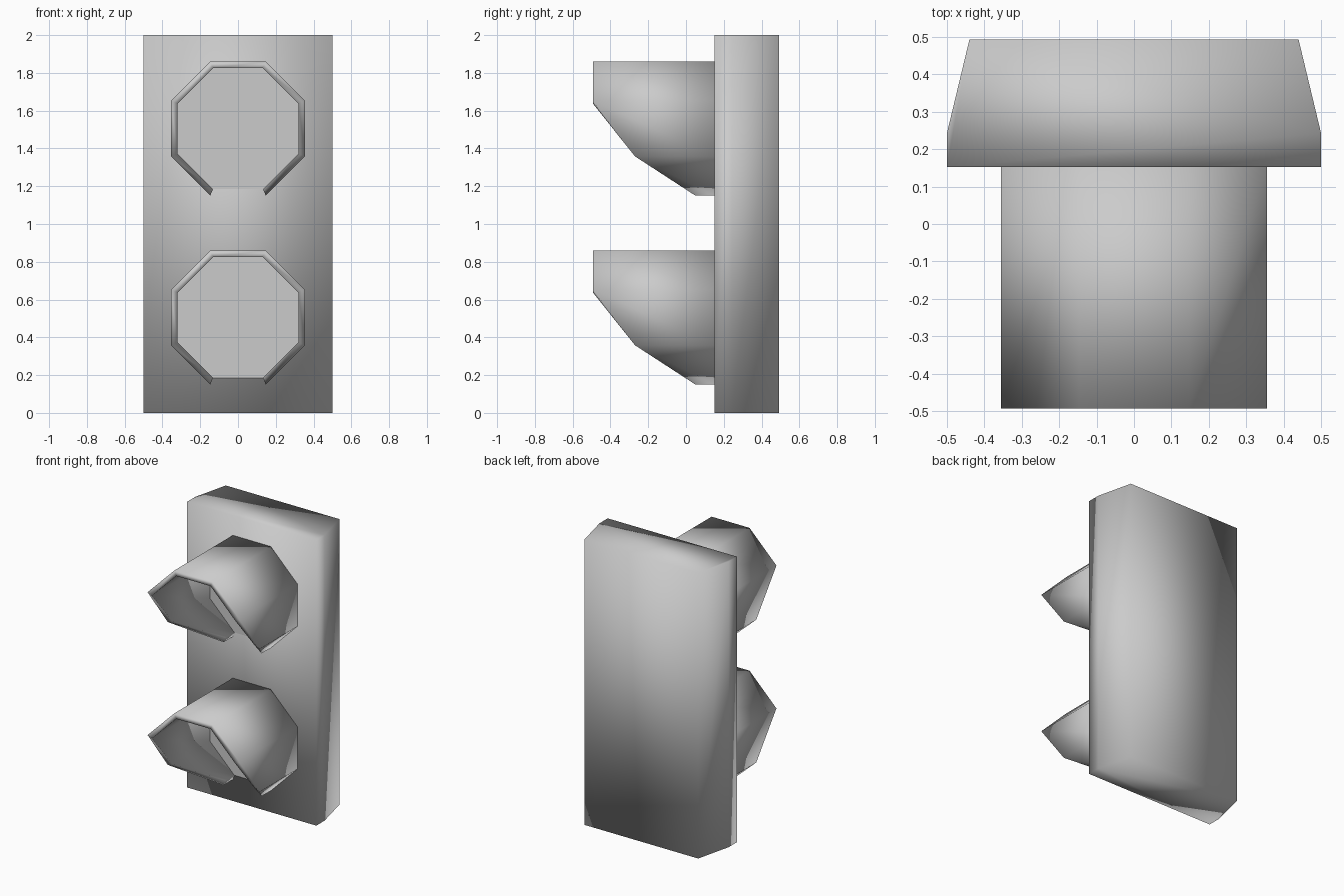
import bpy, bmesh, math

if "Cube" in bpy.data.objects:
    bpy.data.objects.remove(bpy.data.objects["Cube"])

FRONT, BACK, FACE = -0.493, 0.493, 0.152   # hood tips, rear and front of housing


def finish(name, bm, smooth=True):
    bmesh.ops.recalc_face_normals(bm, faces=bm.faces)
    mesh = bpy.data.meshes.new(name)
    bm.to_mesh(mesh)
    bm.free()
    for p in mesh.polygons:
        p.use_smooth = smooth
    ob = bpy.data.objects.new(name, mesh)
    bpy.context.collection.objects.link(ob)
    return ob


def extrude(bm, points, offset):
    face = bm.faces.new([bm.verts.new(p) for p in points])
    new = bmesh.ops.extrude_face_region(bm, geom=[face])["geom"]
    verts = [g for g in new if isinstance(g, bmesh.types.BMVert)]
    bmesh.ops.translate(bm, vec=offset, verts=verts)


def octagon(apothem, cz):
    # starts at the bottom right corner, runs around to the bottom left one
    r = apothem / math.cos(math.pi / 8)
    angles = [math.radians(-67.5 + 45 * i) for i in range(8)]
    return [(r * math.cos(a), cz + r * math.sin(a)) for a in angles]


# Housing: tapered plan profile extruded upwards
right = [(0.5, FACE), (0.5, 0.243), (0.44, BACK)]
plan = right + [(-x, y) for x, y in reversed(right)]
bm = bmesh.new()
extrude(bm, [(x, y, 0) for x, y in plan], (0, 0, 2))
finish("housing", bm)

# Front edge of the hood at each octagon corner
half = [0.05, -0.27, FRONT, FRONT]
hood_front = half + half[::-1]

for label, cz in (("lower", 0.505), ("upper", 1.505)):
    # Hood: octagonal shell, open at the bottom, cut back underneath
    bm = bmesh.new()
    sections = []
    for (xo, zo), (xi, zi), y in zip(octagon(0.355, cz), octagon(0.32, cz), hood_front):
        loop = [(xo, FACE, zo), (xo, y, zo), (xi, y, zi), (xi, FACE, zi)]
        sections.append([bm.verts.new(p) for p in loop])
    for a, b in zip(sections, sections[1:]):
        for i in range(4):
            j = (i + 1) % 4
            bm.faces.new((a[i], a[j], b[j], b[i]))
    bm.faces.new(sections[0])
    bm.faces.new(sections[-1])
    finish(label + "_hood", bm)

    # Lens: thin flat octagon on the housing face
    bm = bmesh.new()
    extrude(bm, [(x, FACE, z) for x, z in octagon(0.32, cz)], (0, -0.004, 0))
    finish(label + "_lens", bm, smooth=False)
